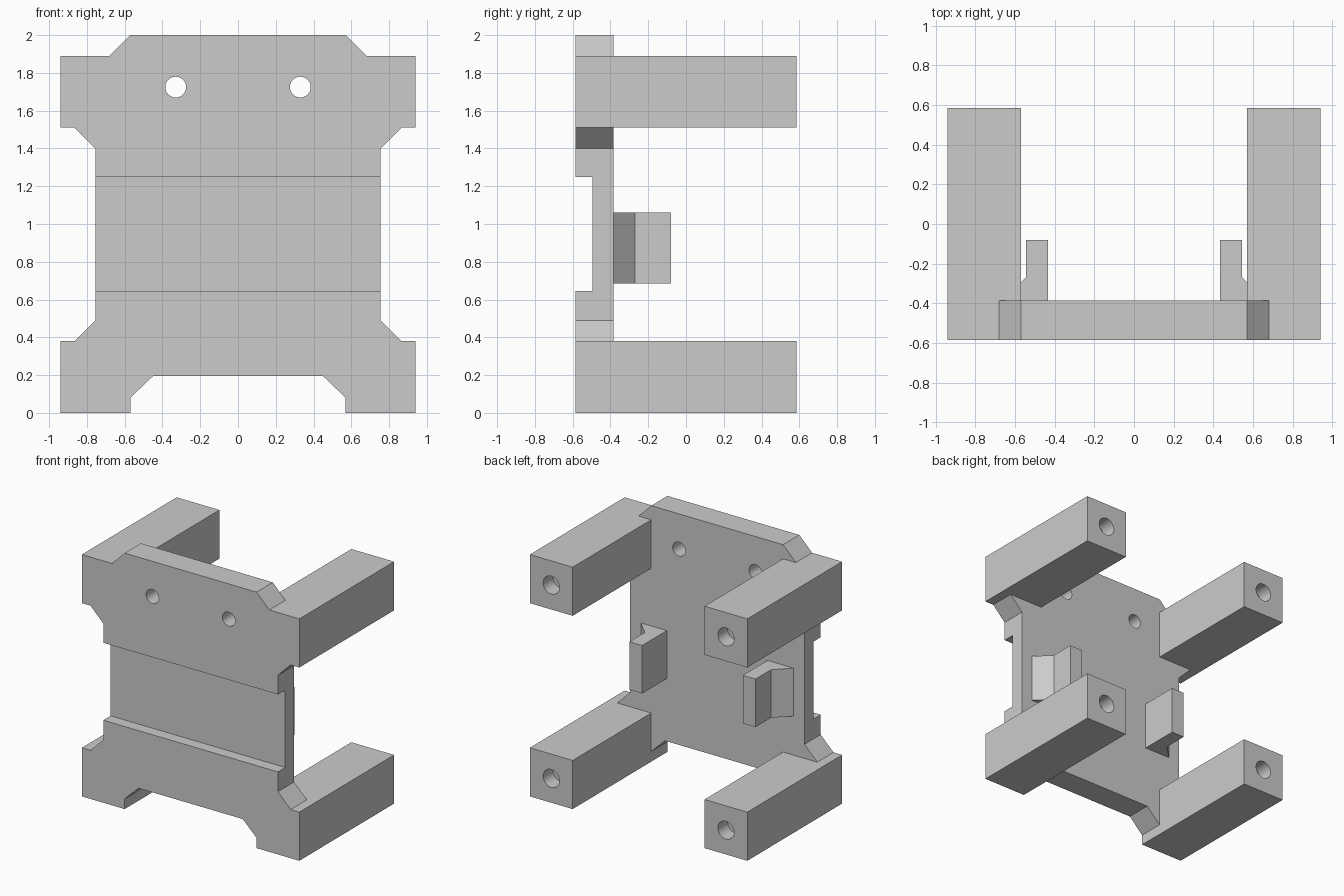
import bpy
import bmesh
from math import pi

cube = bpy.data.objects.get("Cube")
if cube:
    bpy.data.objects.remove(cube, do_unlink=True)

grey = bpy.data.materials.new("mid grey")
grey.use_nodes = True
colour = (0.6, 0.6, 0.6, 1)
grey.diffuse_color = colour
grey.node_tree.nodes["Principled BSDF"].inputs["Base Color"].default_value = colour

FRONT, BACK, END = -0.585, -0.385, 0.585


def prism(name, points, axis, low, high):
    """Extrude a flat outline along y (points are x, z) or z (points are x, y)."""
    bm = bmesh.new()
    place = (lambda p: (p[0], low, p[1])) if axis == "y" else (lambda p: (p[0], p[1], low))
    face = bm.faces.new([bm.verts.new(place(p)) for p in points])
    moved = bmesh.ops.extrude_face_region(bm, geom=[face])["geom"]
    step = (0, high - low, 0) if axis == "y" else (0, 0, high - low)
    bmesh.ops.translate(bm, vec=step, verts=[v for v in moved if isinstance(v, bmesh.types.BMVert)])
    bmesh.ops.recalc_face_normals(bm, faces=bm.faces)
    mesh = bpy.data.meshes.new(name)
    bm.to_mesh(mesh)
    bm.free()
    mesh.materials.append(grey)
    obj = bpy.data.objects.new(name, mesh)
    bpy.context.collection.objects.link(obj)
    return obj


def rectangle(x0, x1, z0, z1):
    return [(x0, z0), (x1, z0), (x1, z1), (x0, z1)]


def cut(target, cutter):
    mod = target.modifiers.new("cut", "BOOLEAN")
    mod.operation = "DIFFERENCE"
    mod.solver = "EXACT"
    mod.object = cutter
    bpy.context.view_layer.objects.active = target
    bpy.ops.object.modifier_apply(modifier=mod.name)
    bpy.data.objects.remove(cutter, do_unlink=True)


def drill(target, x, z, y, radius, depth):
    bpy.ops.mesh.primitive_cylinder_add(vertices=32, radius=radius, depth=depth,
                                        location=(x, y, z), rotation=(pi / 2, 0, 0))
    cutter = bpy.context.object
    cutter.hide_render = True
    cutter.data.materials.append(grey)
    cut(target, cutter)


def smooth(obj):
    bpy.ops.object.select_all(action="DESELECT")
    obj.select_set(True)
    bpy.context.view_layer.objects.active = obj
    bpy.ops.object.shade_smooth_by_angle(angle=pi / 6)


# Main plate: mirrored outline, front channel and two through holes
half = [(0.57, 2), (0.68, 1.89), (0.94, 1.89), (0.94, 1.51), (0.865, 1.51), (0.755, 1.4),
        (0.755, 0.49), (0.865, 0.38), (0.94, 0.38), (0.94, 0), (0.57, 0), (0.57, 0.08), (0.45, 0.195)]
plate = prism("main_plate", half + [(-x, z) for x, z in reversed(half)], "y", FRONT, BACK)
channel = prism("channel_cutter", rectangle(-1, 1, 0.645, 1.25), "y", FRONT - 0.1, -0.495)
channel.hide_render = True
cut(plate, channel)
for side in (-1, 1):
    drill(plate, side * 0.33, 1.725, FRONT, 0.055, 1)
smooth(plate)

for side, word in ((1, "left"), (-1, "right")):
    # Corner legs with a blind hole in each end
    for level, z0, z1 in (("lower", 0, 0.38), ("upper", 1.51, 1.89)):
        leg = prism(f"{level}_{word}_leg", rectangle(side * 0.57, side * 0.94, z0, z1), "y", BACK, END)
        drill(leg, side * 0.755, (z0 + z1) / 2, END, 0.07, 0.24)
        smooth(leg)
    # Rear tab with a sloped outer foot
    outline = [(0.435, BACK), (0.66, BACK), (0.545, -0.27), (0.545, -0.08), (0.435, -0.08)]
    prism(f"{word}_tab", [(side * x, y) for x, y in outline], "z", 0.685, 1.06)
